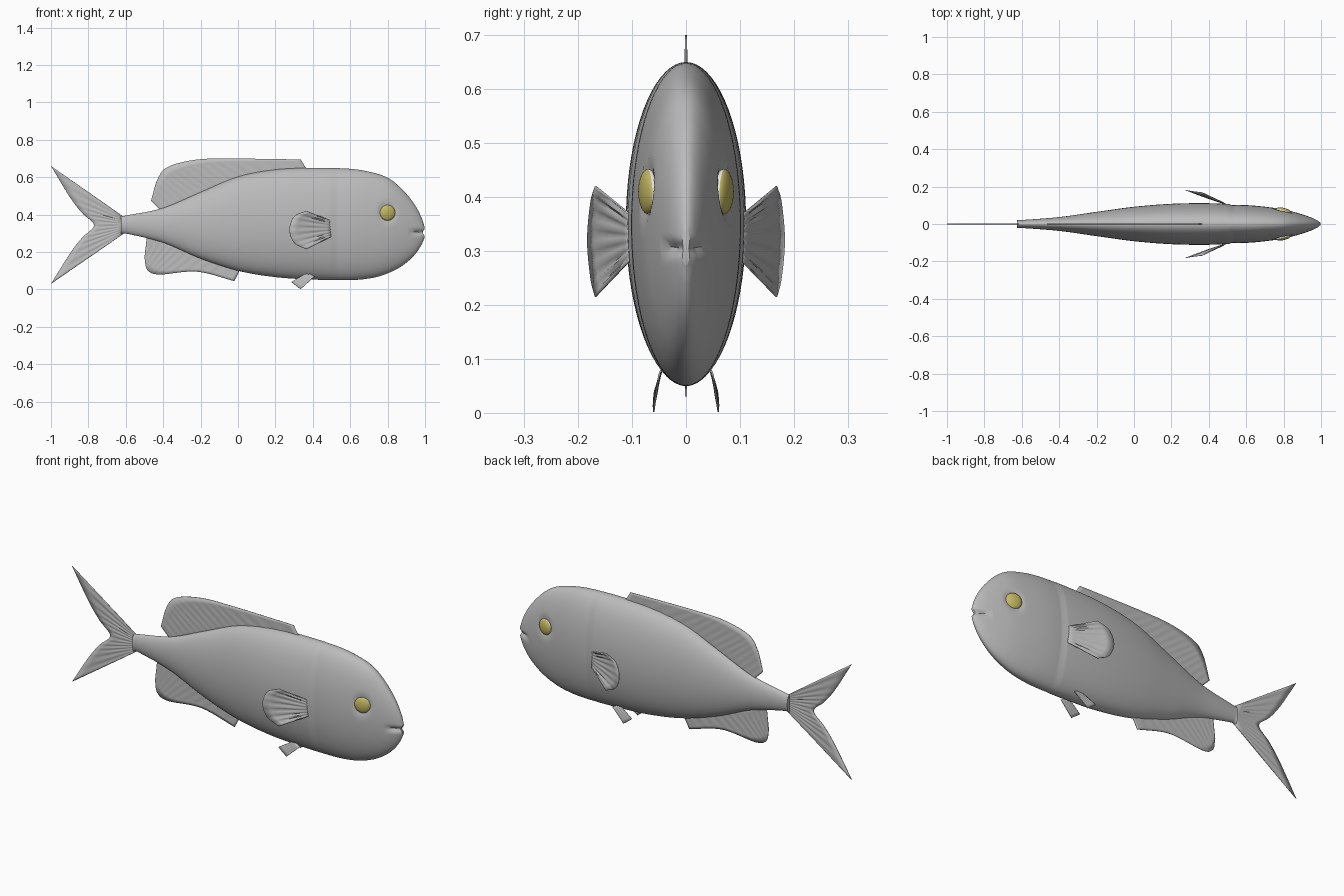
import bpy, bmesh, math
from mathutils import Vector

cube = bpy.data.objects.get("Cube")
if cube:
    bpy.data.objects.remove(cube, do_unlink=True)


def material(name, r, g, b):
    m = bpy.data.materials.new(name)
    m.use_nodes = True
    m.diffuse_color = (r, g, b, 1)
    m.node_tree.nodes["Principled BSDF"].inputs["Base Color"].default_value = (r, g, b, 1)
    return m


skin = material("grey skin", .5, .5, .5)
iris = material("yellow iris", .56, .48, .12)
sclera = material("eye white", .8, .8, .8)


def spline(points, count):
    """Sample a smooth curve through the points, evenly in parameter."""
    p = [Vector(q) for q in points]
    p = [2 * p[0] - p[1]] + p + [2 * p[-1] - p[-2]]
    spans, out = len(p) - 3, []
    for k in range(count + 1):
        u = k / count * spans
        i = min(int(u), spans - 1)
        t = u - i
        a, b, c, d = p[i:i + 4]
        out.append(b + (c - a) * (t / 2) + (2 * a - 5 * b + 4 * c - d) * (t * t / 2)
                   + (3 * b - a - 3 * c + d) * (t ** 3 / 2))
    return out


def add_object(name, bm, mats):
    bmesh.ops.recalc_face_normals(bm, faces=bm.faces)
    me = bpy.data.meshes.new(name)
    bm.to_mesh(me)
    bm.free()
    for m in mats:
        me.materials.append(m)
    ob = bpy.data.objects.new(name, me)
    bpy.context.collection.objects.link(ob)
    bpy.ops.object.select_all(action='DESELECT')
    ob.select_set(True)
    bpy.context.view_layer.objects.active = ob
    bpy.ops.object.shade_smooth_by_angle(angle=math.radians(50))
    return ob


def bridge(bm, rows, closed):
    for a, b in zip(rows, rows[1:]):
        n = len(a)
        for i in range(n if closed else n - 1):
            j = (i + 1) % n
            bm.faces.new((a[i], a[j], b[j], b[i]))


EYE = Vector((.80, .072, .41))


def shape_skin(v):
    """Press the gill groove, eye socket and mouth crease into the body."""
    x, y, z = v
    d = x - .505
    if d > 0:
        y *= 1 - .075 * math.exp(-d / .05) * min(1, d / .015)
    r = math.hypot(x - EYE.x, z - EYE.z)
    y *= 1 - .17 * math.exp(-(r / .045) ** 4)
    crease = math.exp(-((z - .305) / .011) ** 2) * max(0, min(1, (x - .91) / .06))
    return Vector((x - .012 * crease, y * (1 - .35 * crease), z))


# Body: elliptical sections given as x, top, bottom, half width
stations = [
    (-.625, .392, .295, .021), (-.59, .397, .297, .022), (-.4, .436, .25, .037),
    (-.2, .52, .165, .065), (0, .603, .1, .092), (.2, .641, .066, .108),
    (.4, .65, .053, .111), (.6, .645, .05, .102), (.72, .625, .062, .09),
    (.8, .597, .086, .078), (.86, .553, .115, .063), (.91, .50, .151, .048),
    (.95, .445, .192, .034), (.98, .387, .237, .02), (.997, .337, .275, .008)]
bm = bmesh.new()
rows, sides = [], 72
for s in spline([Vector(q) for q in stations], 12 * (len(stations) - 1)):
    x, top, bottom, width = s
    ring = []
    for i in range(sides):
        a = math.tau * i / sides
        p = Vector((x, width * math.cos(a), (top + bottom) / 2 + (top - bottom) / 2 * math.sin(a)))
        ring.append(bm.verts.new(shape_skin(p)))
    rows.append(ring)
bridge(bm, rows, True)
bm.faces.new(rows[0])
bm.faces.new(rows[-1])
add_object("body", bm, [skin])


def fin(name, root, edge, rays, ripple=.002, thick=.003):
    """Thin rippled sheet spanning a root line and an outer edge."""
    cols, steps = rays * 4, 6
    lower, upper = spline(root, cols), spline(edge, cols)
    bm = bmesh.new()
    rows = []
    for i, (a, b) in enumerate(zip(lower, upper)):
        wave = ripple * math.sin(math.tau * i / 4)
        rows.append([bm.verts.new(a.lerp(b, k / steps) + Vector((0, wave * math.sin(math.pi * k / steps), 0)))
                     for k in range(steps + 1)])
    bridge(bm, rows, False)
    ob = add_object(name, bm, [skin])
    mod = ob.modifiers.new("thickness", 'SOLIDIFY')
    mod.thickness, mod.offset = thick, 0
    return ob


def flat(points):
    return [(x, 0, z) for x, z in points]


# Fins on the centre line
fin("dorsal_fin",
    flat([(-.41, .42), (-.2, .49), (0, .57), (.375, .63)]),
    flat([(-.465, .475), (-.43, .59), (-.375, .655), (-.23, .693), (-.05, .70), (.335, .695)]), 16, .001)
fin("anal_fin",
    flat([(-.485, .30), (-.25, .22), (.02, .12)]),
    flat([(-.5, .17), (-.485, .105), (-.42, .08), (-.22, .095), (-.02, .045)]), 12, .001)
fin("tail_fin",
    flat([(-.61, .387), (-.61, .345), (-.61, .30)]),
    flat([(-1, .66), (-.9, .495), (-.835, .41), (-.77, .343), (-.835, .275), (-.9, .19), (-1, .03)]),
    12, .002, .004)

# Paired fins and eyes
for side, s in (("left", 1), ("right", -1)):
    def pair(points):
        return [(x, s * y, z) for x, y, z in points]

    fin(side + "_pectoral_fin",
        pair([(.505, .1, .365), (.51, .1, .325), (.505, .1, .285)]),
        pair([(.365, .168, .42), (.30, .176, .39), (.275, .182, .32), (.30, .176, .25), (.365, .168, .215)]),
        7, .003)
    fin(side + "_pelvic_fin",
        pair([(.37, .042, .09), (.39, .046, .08), (.41, .05, .07)]),
        pair([(.285, .058, .04), (.31, .06, .02), (.335, .06, .002)]), 4, .001)

    # Eye: flattened ball, tinted on its outward half
    bm = bmesh.new()
    bmesh.ops.create_uvsphere(bm, u_segments=32, v_segments=20, radius=.042)
    for f in bm.faces:
        f.material_index = 0 if f.calc_center_median().z > .006 else 1
    turn = math.radians(14)
    for v in bm.verts:
        x, z, out = v.co.x, v.co.y, v.co.z * .38
        v.co = (EYE.x + x * math.cos(turn) + out * math.sin(turn),
                s * (EYE.y - .002 + out * math.cos(turn) - x * math.sin(turn)),
                EYE.z + z)
    add_object(side + "_eye", bm, [iris, sclera])
